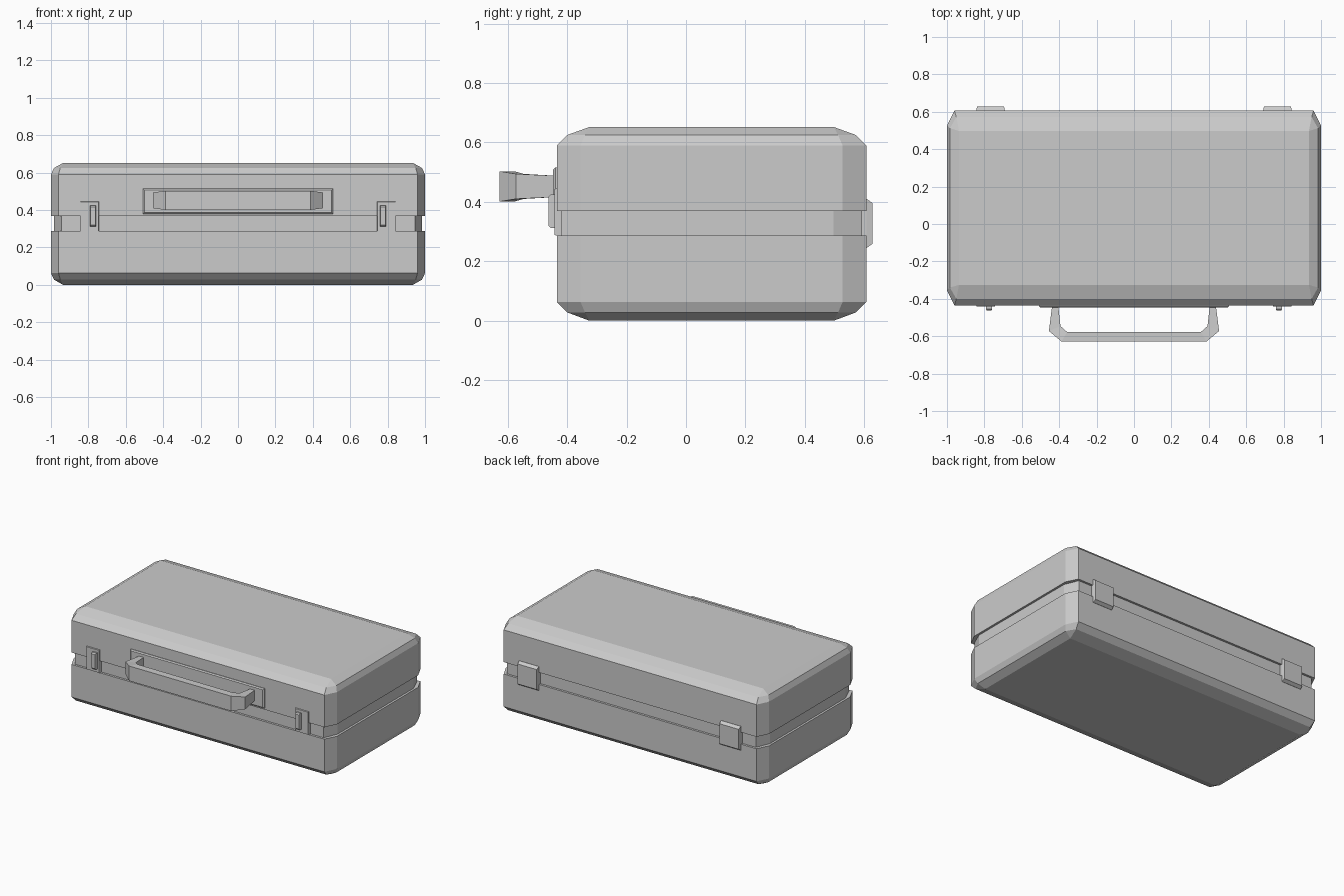
import bpy, bmesh

if "Cube" in bpy.data.objects:
    bpy.data.objects.remove(bpy.data.objects["Cube"])

YC = 0.086  # middle of the case body in y


def loft(name, rings):
    """Skin a list of equal-length vertex rings and cap both ends."""
    bm = bmesh.new()
    vs = [[bm.verts.new(p) for p in r] for r in rings]
    n = len(rings[0])
    for a, b in zip(vs, vs[1:]):
        for i in range(n):
            j = (i + 1) % n
            bm.faces.new((a[i], a[j], b[j], b[i]))
    bm.faces.new(vs[0][::-1])
    bm.faces.new(vs[-1])
    bmesh.ops.remove_doubles(bm, verts=bm.verts, dist=1e-5)
    bmesh.ops.recalc_face_normals(bm, faces=bm.faces)
    me = bpy.data.meshes.new(name)
    bm.to_mesh(me)
    bm.free()
    ob = bpy.data.objects.new(name, me)
    bpy.context.collection.objects.link(ob)
    return ob


def octagon(x, y, cx, cy, z):
    """Rectangle of half sizes x, y with corners cut by cx, cy."""
    pts = [(x, y - cy), (x - cx, y), (cx - x, y), (-x, y - cy),
           (-x, cy - y), (cx - x, -y), (x - cx, -y), (x, cy - y)]
    return [(px, py + YC, z) for px, py in pts]


def plate(name, x0, x1, z0, z1, y_wall, y_edge, y_face, inset):
    """Flat fitting on a wall with a chamfered outer face."""
    def ring(y, d):
        return [(x0 + d[0], y, z0 + d[1]), (x1 - d[0], y, z0 + d[1]),
                (x1 - d[0], y, z1 - d[1]), (x0 + d[0], y, z1 - d[1])]
    return loft(name, [ring(y_wall, (0, 0)), ring(y_edge, (0, 0)), ring(y_face, inset)])


# Case shell: rounded bottom and lid with a recessed seam between them
full = (1.0, 0.521, 0.04, 0.08)
rim = (0.984, 0.486, 0.034, 0.06)
flat = (0.935, 0.411, 0.0, 0.0)
seam = (0.985, 0.506, 0.04, 0.095)
profile = [(flat, 0), (rim, 0.028), (full, 0.063), (full, 0.287), (seam, 0.287),
           (seam, 0.369), (full, 0.369), (full, 0.59), (rim, 0.625), (flat, 0.652)]
loft("case_shell", [octagon(*s, z) for s, z in profile])

# Handle backing plate
plate("handle_plate", -0.508, 0.508, 0.38, 0.515, -0.42, -0.44, -0.447, (0.007, 0.007))

# Handle: stations of outer xy, inner xy, half height
half = [((-0.438, -0.44), (-0.405, -0.44), 0.036),
        ((-0.455, -0.572), (-0.393, -0.546), 0.042),
        ((-0.388, -0.628), (-0.357, -0.578), 0.051)]
stations = half + [((-o[0], o[1]), (-i[0], i[1]), h) for o, i, h in reversed(half)]
ZH = 0.452
loft("handle", [[(*o, ZH - h), (*o, ZH + h), (*i, ZH + h), (*i, ZH - h)]
                for o, i, h in stations])

# Latches at the front and hinges at the back, on both sides
for label, s in (("left", -1), ("right", 1)):
    cx = 0.793 * s
    plate("latch_plate_" + label, cx - 0.05, cx + 0.05, 0.287, 0.445,
          -0.41, -0.437, -0.442, (0.002, 0.002))
    cx = 0.775 * s
    plate("latch_lever_" + label, cx - 0.016, cx + 0.016, 0.312, 0.425,
          -0.43, -0.455, -0.463, (0.003, 0.008))
    cx = 0.767 * s
    plate("hinge_" + label, cx - 0.076, cx + 0.076, 0.245, 0.41,
          0.585, 0.608, 0.628, (0.004, 0.014))
